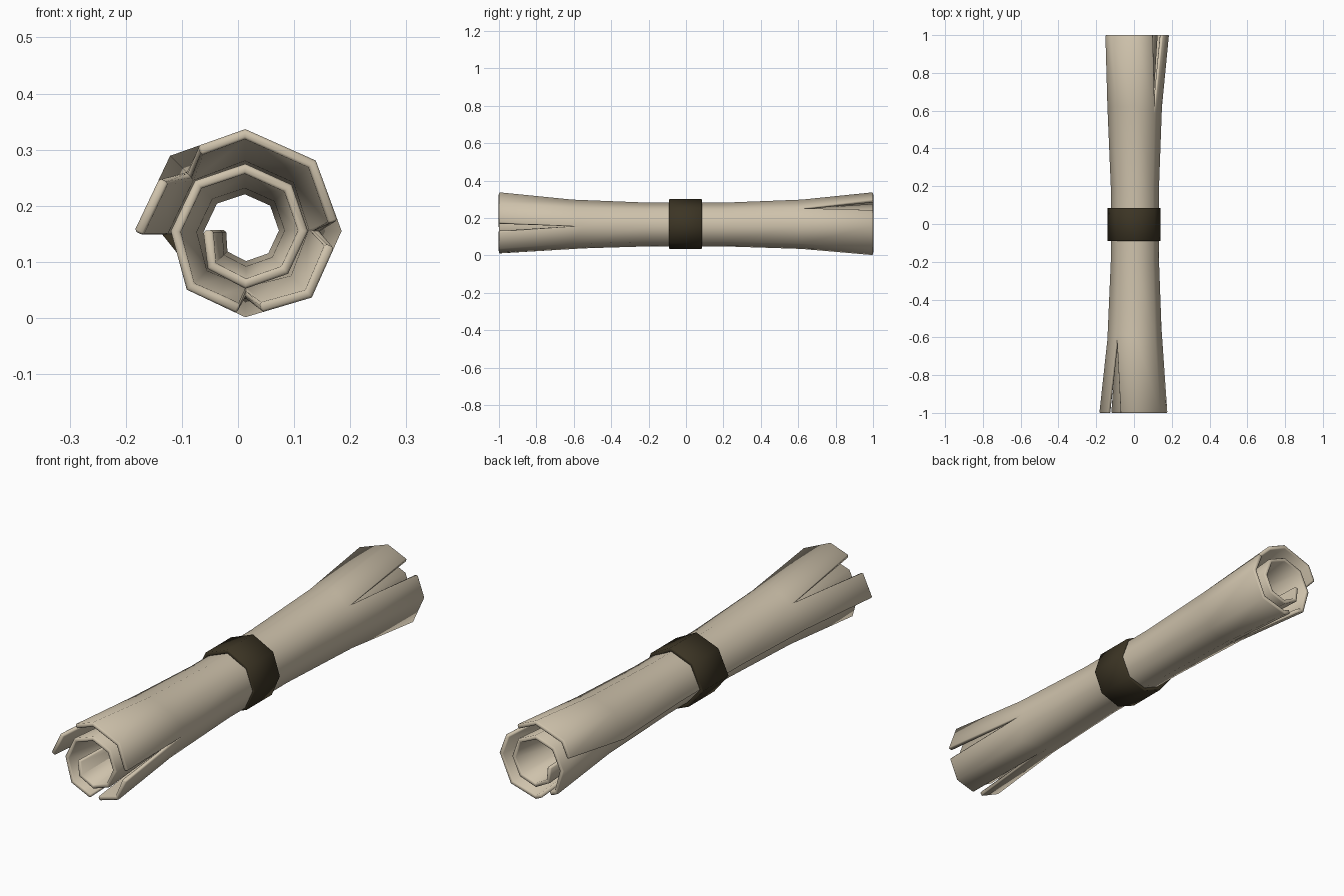
import bpy, math
from mathutils import Vector

if "Cube" in bpy.data.objects:
    bpy.data.objects.remove(bpy.data.objects["Cube"])

CX, CZ = 0.013, 0.155


def material(name, rgb):
    m = bpy.data.materials.new(name)
    m.diffuse_color = (*rgb, 1)
    m.use_nodes = True
    m.node_tree.nodes["Principled BSDF"].inputs["Base Color"].default_value = m.diffuse_color
    return m


def polar(r, k):
    # k counts eighth turns, starting on the left side
    a = math.pi + k * math.pi / 4
    return Vector((r * math.cos(a), r * math.sin(a)))


def make_object(name, verts, faces, mat, thickness, bevel):
    me = bpy.data.meshes.new(name)
    me.from_pydata(verts, [], faces)
    me.materials.append(mat)
    ob = bpy.data.objects.new(name, me)
    bpy.context.collection.objects.link(ob)
    bpy.context.view_layer.objects.active = ob
    ob.select_set(True)
    bpy.ops.object.shade_smooth_by_angle(angle=math.radians(50))
    ob.select_set(False)
    s = ob.modifiers.new("thickness", 'SOLIDIFY')
    s.thickness, s.offset = thickness, -1
    b = ob.modifiers.new("soft_rim", 'BEVEL')
    b.width, b.segments, b.limit_method = bevel, 1, 'ANGLE'
    b.angle_limit = math.radians(65)
    return ob


# Rolled sheet: two-turn octagonal spiral, narrow at the waist
radii = [0.075, 0.095, 0.103, 0.108, 0.112, 0.117, 0.120, 0.127, 0.133,
         0.148, 0.154, 0.168, 0.172, 0.178, 0.182, 0.190, 0.198]
points = [polar(r, k) for k, r in enumerate(radii)]
rows = [(-1, 1), (-0.61, 0.785), (-0.2, 0.695), (0.2, 0.695), (0.62, 0.785), (1, 1)]

# Tears: column -> (shift to the left piece, shift to the right piece)
front_tears = {10: (0.15, 0.25), 12: (0.25, 0.15), 15: (0.37, 0.3)}
back_tears = {9.5: (0.2, 0.2), 13: (0.3, 0.3), 16: (0.5, 0)}
columns = sorted(set(range(17)) | {9.5})


def spiral(t):
    i = min(int(t), 15)
    return points[i].lerp(points[i + 1], t - i)


verts, index = [], {}


def vert(t, row, side):
    y, s = rows[row]
    tears = front_tears if row == 0 else back_tears if row == 5 else {}
    left, right = tears.get(t, (0, 0))
    u = t - left if side == 0 else t + right
    key = (round(u, 4), row)
    if key not in index:
        p = spiral(u) * s
        index[key] = len(verts)
        verts.append((CX + p.x, y, CZ + p.y))
    return index[key]


faces = []
for a, b in zip(columns, columns[1:]):
    for r in range(5):
        faces.append((vert(a, r, 1), vert(a, r + 1, 1), vert(b, r + 1, 0), vert(b, r, 0)))
make_object("rolled_sheet", verts, faces, material("parchment", (0.62, 0.54, 0.41)), 0.018, 0.004)

# Dark band wrapped around the waist
band = [polar(r, k) for k, r in enumerate(
    [0.153, 0.120, 0.121, 0.126, 0.127, 0.135, 0.145, 0.148])]
bv = [(CX + p.x, y, CZ + p.y) for y in (-0.09, 0.085) for p in band]
bf = [(i, i + 8, (i + 1) % 8 + 8, (i + 1) % 8) for i in range(8)]
make_object("band", bv, bf, material("dark_leather", (0.045, 0.035, 0.018)), 0.016, 0.002)
